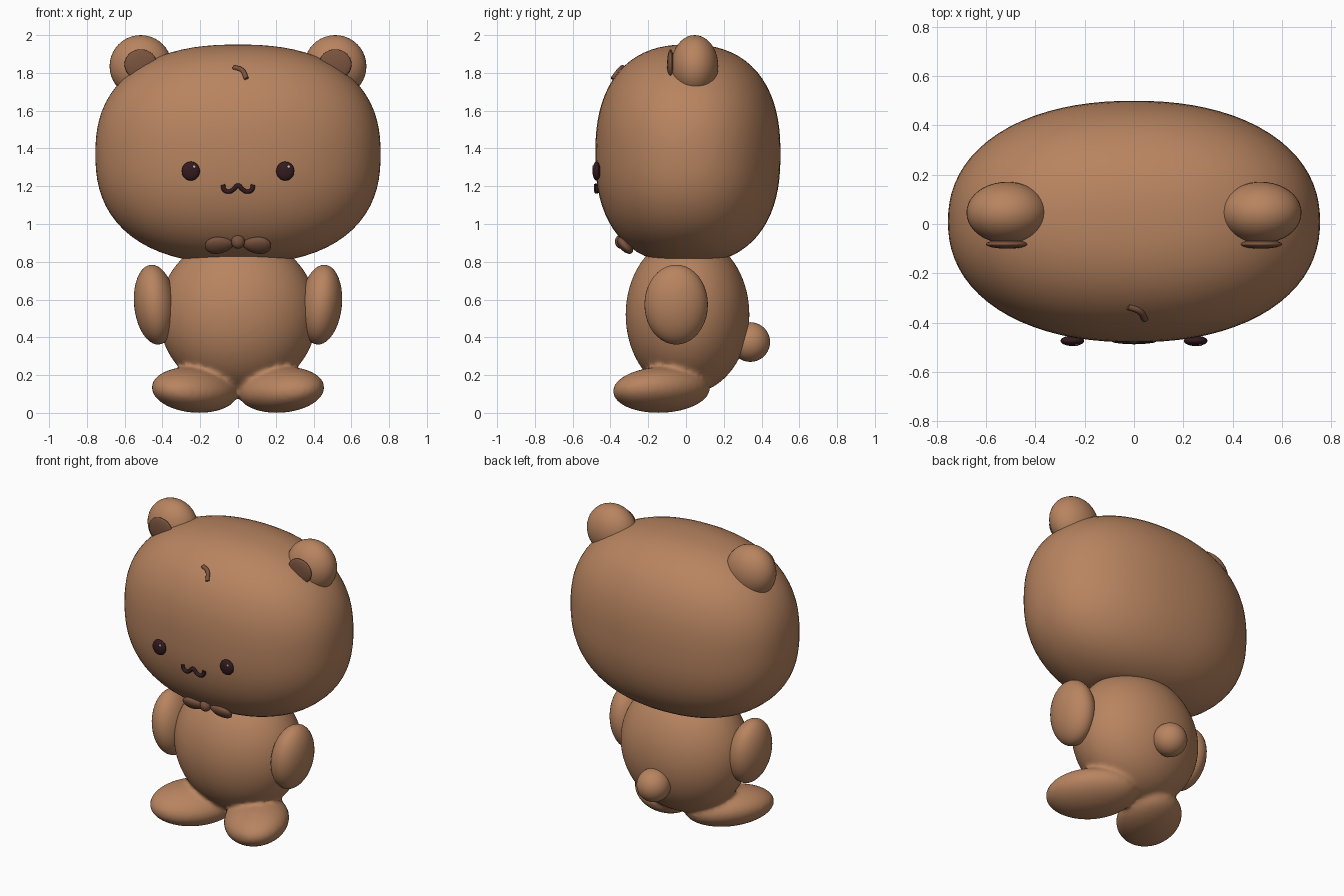
import bpy, bmesh
from math import radians
from mathutils import Matrix, Vector, Euler

cube = bpy.data.objects.get("Cube")
if cube:
    bpy.data.objects.remove(cube, do_unlink=True)


def material(name, rgb):
    m = bpy.data.materials.new(name)
    m.use_nodes = True
    m.diffuse_color = (*rgb, 1)
    m.node_tree.nodes["Principled BSDF"].inputs["Base Color"].default_value = (*rgb, 1)
    return m


FUR = material("warm brown", (0.479, 0.231, 0.117))
DARK = material("dark brown", (0.195, 0.087, 0.048))
EYE = material("deep maroon", (0.034, 0.011, 0.013))
SHINE = material("pale highlight", (0.6, 0.52, 0.52))


def add_ball(bm, centre, radii, tilt=(0, 0, 0), segments=40):
    """Add a tilted ellipsoid (tilt in degrees) and return its vertices."""
    turn = Euler([radians(a) for a in tilt]).to_matrix().to_4x4()
    place = Matrix.Translation(centre) @ turn @ Matrix.Diagonal((*radii, 1))
    return bmesh.ops.create_uvsphere(bm, u_segments=segments, v_segments=segments // 2,
                                     radius=1, matrix=place)["verts"]


def finish(bm, name, mat):
    for f in bm.faces:
        f.smooth = True
    mesh = bpy.data.meshes.new(name)
    bm.to_mesh(mesh)
    bm.free()
    mesh.materials.append(mat)
    ob = bpy.data.objects.new(name, mesh)
    bpy.context.collection.objects.link(ob)
    return ob


def ball(name, mat, centre, radii, tilt=(0, 0, 0), segments=40):
    bm = bmesh.new()
    add_ball(bm, centre, radii, tilt, segments)
    return finish(bm, name, mat)


def strand(name, mat, points, radius):
    """Rounded tube along a smooth path."""
    curve = bpy.data.curves.new(name, "CURVE")
    curve.dimensions = "3D"
    curve.bevel_depth = radius
    curve.bevel_resolution = 3
    curve.resolution_u = 6
    curve.use_fill_caps = True
    spline = curve.splines.new("BEZIER")
    spline.bezier_points.add(len(points) - 1)
    for bp, co in zip(spline.bezier_points, points):
        bp.co = co
        bp.handle_left_type = bp.handle_right_type = "AUTO"
    curve.materials.append(mat)
    ob = bpy.data.objects.new(name, curve)
    bpy.context.collection.objects.link(ob)


# Head: a boxy ellipsoid with a flattened underside
bm = bmesh.new()
verts = add_ball(bm, (0, 0, 0), (1, 1, 1), segments=80)
for v in verts:
    x, y, z = (abs(c) for c in v.co)
    ring = (x ** 2.2 + y ** 2.2) ** (1 / 2.2)
    v.co /= (ring ** 2.4 + z ** 2.4) ** (1 / 2.4)
    v.co = Vector((v.co.x * 0.755, v.co.y * 0.49 + 0.01, max(1.37 + v.co.z * 0.58, 0.815)))
finish(bm, "head", FUR)

# Body and feet, blended into one soft skin
bm = bmesh.new()
add_ball(bm, (0, 0.008, 0.52), (0.42, 0.328, 0.42), segments=64)
for s in (-1, 1):
    add_ball(bm, (s * 0.228, -0.13, 0.122), (0.2, 0.282, 0.12), (0, -s * 8, s * 35), 48)
body = finish(bm, "body_and_feet", FUR)
remesh = body.modifiers.new("blend", "REMESH")
remesh.mode = "VOXEL"
remesh.voxel_size = 0.014
remesh.use_smooth_shade = True
soften = body.modifiers.new("soften", "SMOOTH")
soften.factor = 0.5
soften.iterations = 8

# Tail
ball("tail", FUR, (0, 0.34, 0.375), (0.105, 0.105, 0.105))

# Paired parts
for s, side in ((1, "left"), (-1, "right")):
    ball(side + "_arm", FUR, (s * 0.44, -0.052, 0.573), (0.11, 0.168, 0.212), (0, s * 6, 0))
    ball(side + "_ear", FUR, (s * 0.515, 0.046, 1.835), (0.165, 0.125, 0.165))
    ball(side + "_inner_ear", DARK, (s * 0.515, -0.082, 1.845), (0.086, 0.018, 0.08))
    ball(side + "_eye", EYE, (s * 0.25, -0.474, 1.28), (0.048, 0.021, 0.05))
    ball(side + "_eye_shine", SHINE, (s * 0.25 + 0.018, -0.491, 1.303),
         (0.008, 0.004, 0.008), segments=16)

    # Bow loop, pinched towards the knot and lying along the chin
    bm = bmesh.new()
    for v in add_ball(bm, (0, 0, 0), (0.076, 0.03, 0.062)):
        v.co.z *= 0.85 + 2.2 * s * v.co.x
    lean = Euler((radians(42), radians(s * 6), 0)).to_matrix().to_4x4()
    bm.transform(Matrix.Translation((s * 0.1, -0.322, 0.888)) @ lean)
    finish(bm, side + "_bow_loop", DARK)

ball("bow_knot", DARK, (0, -0.342, 0.907), (0.036, 0.034, 0.038))

# Mouth: a small double curve, mirrored about the middle
half = [(0.08, 1.208), (0.072, 1.18), (0.045, 1.172), (0.022, 1.185)]
path = [(-x, z) for x, z in half] + [(0, 1.204)] + [(x, z) for x, z in reversed(half)]
strand("mouth", EYE, [(x, -0.476 + x * x, z) for x, z in path], 0.012)

# Forehead tuft
strand("hair_tuft", DARK, [(-0.024, -0.336, 1.83), (0.02, -0.352, 1.815),
                           (0.045, -0.388, 1.768)], 0.013)
